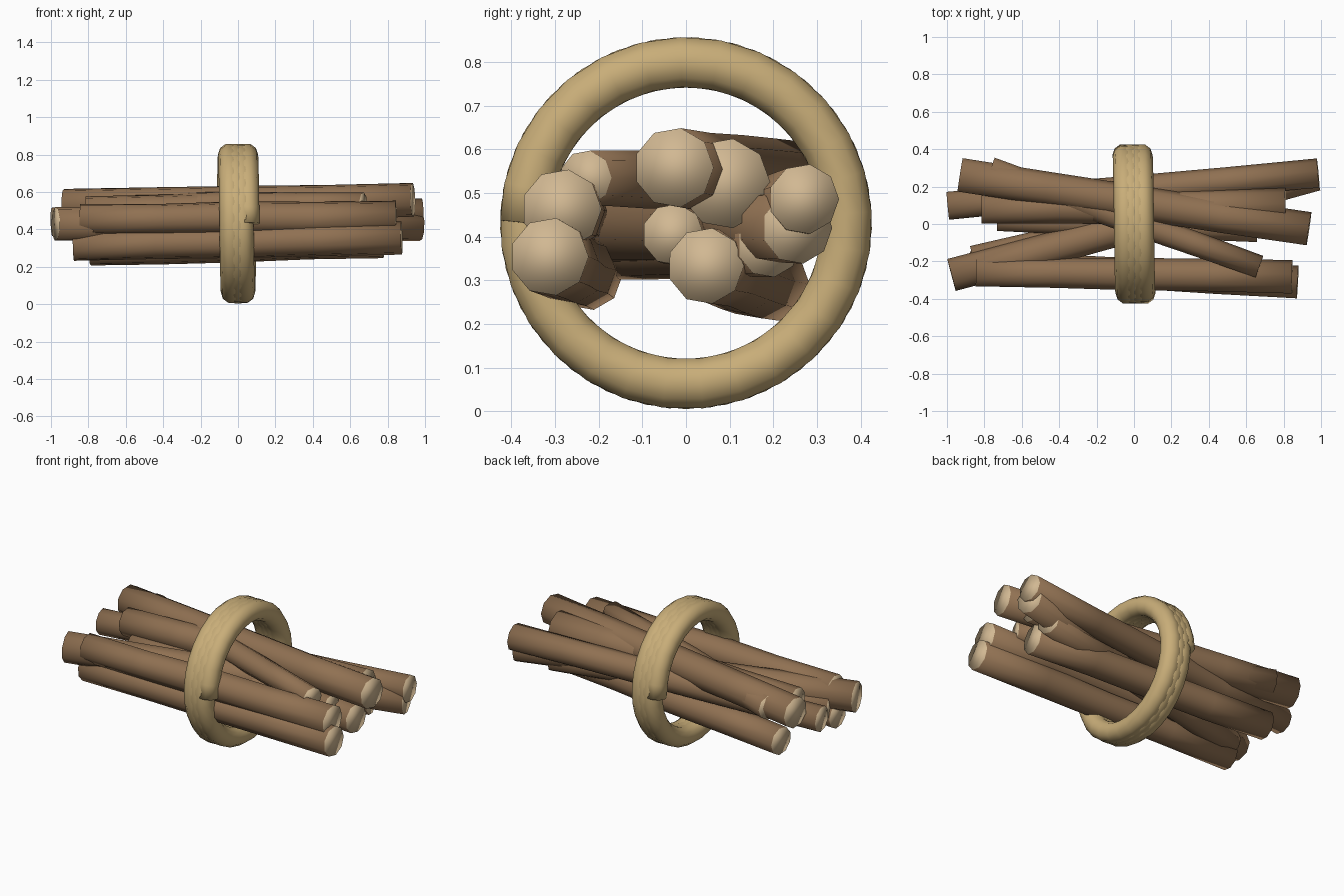
import bpy, bmesh, math, random
from mathutils import Vector

if "Cube" in bpy.data.objects:
    bpy.data.objects.remove(bpy.data.objects["Cube"])

random.seed(4)


def material(name, rgb):
    m = bpy.data.materials.new(name)
    m.diffuse_color = (*rgb, 1)
    m.use_nodes = True
    m.node_tree.nodes["Principled BSDF"].inputs["Base Color"].default_value = m.diffuse_color
    return m


bark = material("bark", (0.28, 0.165, 0.085))
cut_wood = material("cut_wood", (0.64, 0.48, 0.29))
rope_mat = material("rope", (0.58, 0.42, 0.19))


def tube(name, path, radii, sides, mats):
    """Closed tube swept along a list of points; caps use the last material."""
    bm = bmesh.new()
    rings = []
    for i, p in enumerate(path):
        d = (path[min(i + 1, len(path) - 1)] - path[max(i - 1, 0)]).normalized()
        # reference axis: never parallel to the sweep direction
        ref = Vector((0, 0, 1)) if mats[0] is bark else Vector((1, 0, 0))
        u = d.cross(ref).normalized()
        v = u.cross(d)
        rings.append([bm.verts.new(p + radii[i] * (u * math.cos(a) + v * math.sin(a)))
                      for a in (2 * math.pi * (k + 0.5) / sides for k in range(sides))])
    for a, b in zip(rings, rings[1:]):
        for k in range(sides):
            n = (k + 1) % sides
            bm.faces.new((a[k], a[n], b[n], b[k]))
    for ring in (rings[0], rings[-1]):
        bm.faces.new(ring).material_index = len(mats) - 1
    bmesh.ops.recalc_face_normals(bm, faces=bm.faces)
    for f in bm.faces:
        f.smooth = True
    me = bpy.data.meshes.new(name)
    bm.to_mesh(me)
    bm.free()
    for m in mats:
        me.materials.append(m)
    ob = bpy.data.objects.new(name, me)
    bpy.context.collection.objects.link(ob)
    return ob


# Sticks: left end, right end, left radius, right radius
sticks = [
    ((-0.845, -0.255, 0.455), (0.845, -0.285, 0.463), 0.083, 0.092),
    ((-0.88, -0.225, 0.310), (0.875, -0.313, 0.354), 0.079, 0.090),
    ((-0.77, 0.285, 0.525), (0.67, -0.23, 0.535), 0.074, 0.063),
    ((-0.93, 0.260, 0.525), (0.935, -0.028, 0.558), 0.093, 0.092),
    ((-0.815, 0.080, 0.495), (0.81, 0.090, 0.522), 0.083, 0.104),
    ((-0.73, 0.025, 0.400), (0.66, -0.030, 0.405), 0.066, 0.071),
    ((-0.79, 0.200, 0.290), (0.775, 0.045, 0.333), 0.084, 0.088),
    ((-0.995, 0.095, 0.440), (0.985, 0.270, 0.486), 0.077, 0.081),
    ((-0.975, -0.275, 0.430), (0.975, 0.255, 0.420), 0.091, 0.083),
    ((-0.86, -0.19, 0.375), (0.78, 0.190, 0.380), 0.074, 0.074),
]
for n, (a, b, r0, r1) in enumerate(sticks, 1):
    a, b = Vector(a), Vector(b)
    path, radii = [], []
    for t in (0, 0.25, 0.5, 0.75, 1):
        inner = 0 < t < 1
        wob = 0.004 if inner else 0
        path.append(a.lerp(b, t) + Vector((0, random.uniform(-wob, wob), random.uniform(-wob, wob))))
        radii.append((r0 + (r1 - r0) * t) * (random.uniform(0.97, 1.03) if inner else 1))
    tube(f"stick_{n}", path, radii, 9, [bark, cut_wood])

# Rope binding: overlapping coil starting at the back, going over the top
# and ending on the front; segments fall out of phase between turns
turns, segs = 3.5, 100
path = []
for i in range(segs + 1):
    t = i / segs
    ang = 2 * math.pi * turns * t
    path.append(Vector((-0.055 + 0.11 * t, 0.369 * math.cos(ang), 0.431 + 0.369 * math.sin(ang))))
tube("rope_binding", path, [0.06] * len(path), 10, [rope_mat])
